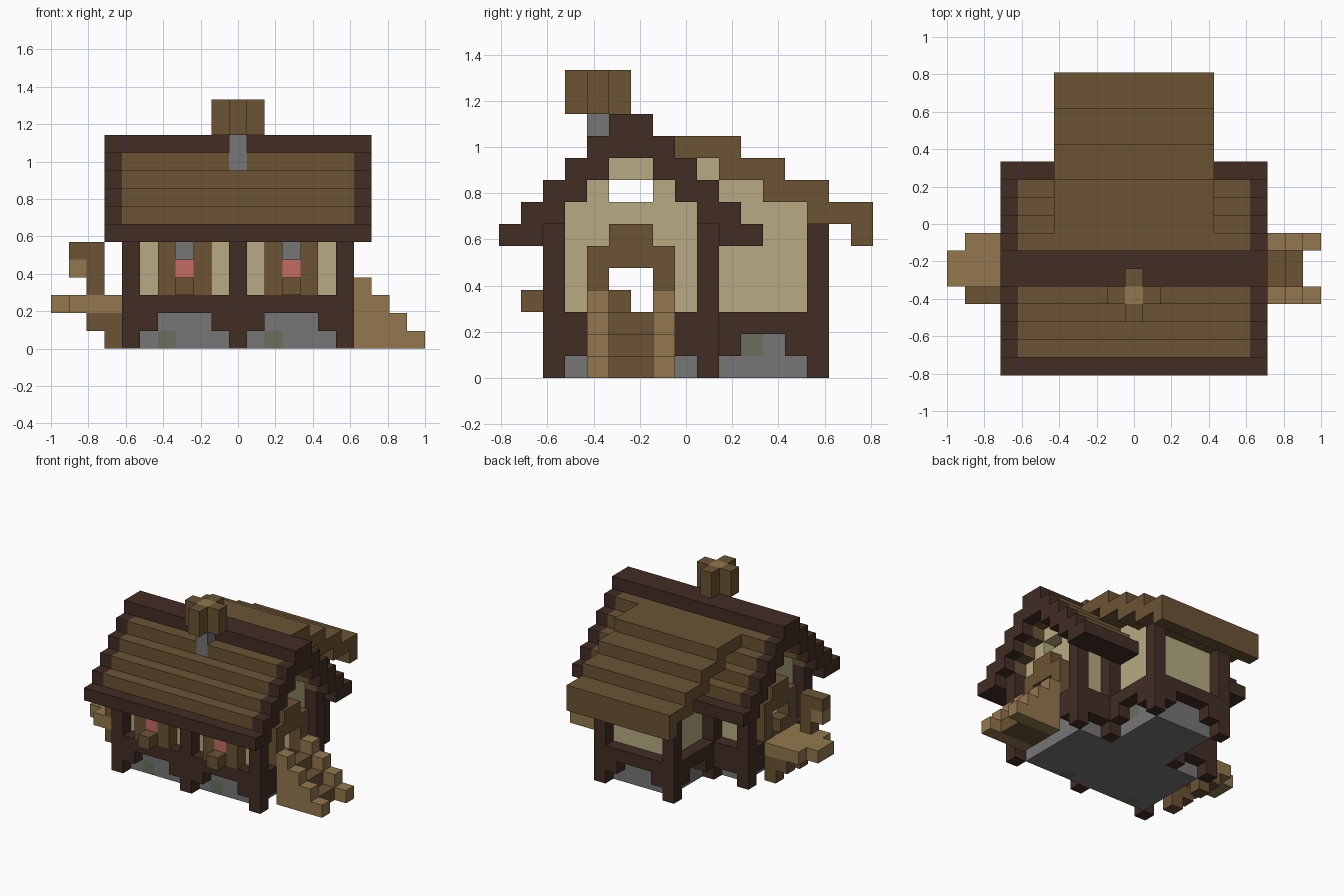
import bpy
import bmesh
from mathutils import Vector

cube = bpy.data.objects.get("Cube")
if cube:
    bpy.data.objects.remove(cube, do_unlink=True)

U = 2 / 21  # edge of one block


def material(name, rgb):
    lin = [((c / 255 + 0.055) / 1.055) ** 2.4 for c in rgb] + [1]
    m = bpy.data.materials.new(name)
    m.use_nodes = True
    m.diffuse_color = lin
    bsdf = next(n for n in m.node_tree.nodes if n.type == 'BSDF_PRINCIPLED')
    bsdf.inputs["Base Color"].default_value = lin
    bsdf.inputs["Roughness"].default_value = 0.9
    return m


MATS = {
    "dark_timber": material("dark_timber", (66, 45, 36)),
    "brown_wood": material("brown_wood", (107, 83, 52)),
    "light_wood": material("light_wood", (147, 119, 78)),
    "plaster": material("plaster", (183, 171, 130)),
    "stone": material("stone", (118, 118, 118)),
    "moss": material("moss", (104, 111, 94)),
    "flower_pink": material("flower_pink", (197, 107, 101)),
}

cells = {}  # block position -> (part, material)


def span(r):
    return range(r[0], r[1] + 1) if isinstance(r, tuple) else (r,)


def fill(part, mat, xs, ys, zs):
    for x in span(xs):
        for y in span(ys):
            for z in span(zs):
                cells[x, y, z] = (part, mat)


def carve(xs, ys, zs):
    for x in span(xs):
        for y in span(ys):
            for z in span(zs):
                cells.pop((x, y, z), None)


# Stone base with moss patches
fill("stone_base", "stone", (-5, 5), (-5, 0), (0, 2))
fill("stone_base", "stone", (-2, 2), (1, 5), (0, 2))
for pos in ((-4, -5, 0), (2, -5, 0), (2, 3, 1)):
    fill("stone_base", "moss", *pos)

# Plaster walls of the main house
fill("house_walls", "plaster", (-5, 5), -5, (3, 7))
fill("house_walls", "plaster", (-5, 5), 0, (3, 7))
for x in (-5, 5):
    fill("house_walls", "plaster", x, (-5, 0), (3, 7))
    fill("house_walls", "plaster", x, (-4, -1), 8)
    fill("house_walls", "plaster", x, (-3, -2), 9)
    carve(x, (-3, -2), 8)
    carve(x, (-3, -2), (3, 4))

# Plaster walls of the rear wing
fill("wing_walls", "plaster", (-2, 2), 5, (3, 7))
for x in (-2, 2):
    fill("wing_walls", "plaster", x, (1, 5), (3, 7))
    fill("wing_walls", "plaster", x, (1, 3), 8)
    fill("wing_walls", "plaster", x, 1, 9)

# Timber posts, sill beams and corner braces
for x, y in ((-6, -6), (0, -6), (6, -6), (-6, 1), (6, 1),
             (-3, 1), (3, 1), (-3, 6), (3, 6)):
    fill("timber_posts", "dark_timber", x, y, (0, 6))
for s in (-1, 1):
    fill("timber_beams", "dark_timber", s * 6, (-5, 0), 2)
    fill("timber_beams", "dark_timber", s * 3, (2, 5), 2)
    for x in (1, 2, 3, 4, 5):
        fill("timber_beams", "dark_timber", s * x, -6, 2)
    for x in (1, 5):
        fill("timber_beams", "dark_timber", s * x, -6, 1)
    for y in (-5, 0):
        fill("timber_beams", "dark_timber", s * 6, y, 1)
    for y in (2, 5):
        fill("timber_beams", "dark_timber", s * 3, y, 1)
    for x in (4, 5):
        fill("timber_beams", "dark_timber", s * x, 1, (1, 2))
    fill("timber_beams", "dark_timber", s * 2, 6, 1)
fill("timber_beams", "dark_timber", (-2, 2), 6, 2)

# Front windows with shutters, flowers and boxes
for x in (-3, 3):
    fill("window_panes", "stone", x, -5, (3, 5))
    for side in (-1, 1):
        fill("shutters", "brown_wood", x + side, -6, (3, 5))
    fill("flower_boxes", "brown_wood", x, (-7, -6), 3)
    fill("flowers", "flower_pink", x, -6, 4)

# Arched door frames on both gable ends
for x in (-6, 6):
    fill("door_frames", "brown_wood", x, (-3, -2), 6)
    fill("door_frames", "brown_wood", x, (-4, -1), 5)
    for y in (-4, -1):
        fill("door_frames", "brown_wood", x, y, (3, 4))
fill("half_door", "brown_wood", -6, -3, 3)

# Main stepped roof: dark eaves, ridge and verges around brown planks
for z in range(6, 11):
    for y in (z - 14, z - 13, 8 - z, 9 - z):
        fill("main_roof", "dark_timber" if z == 6 else "brown_wood", (-6, 6), y, z)
        for x in (-7, 7):
            fill("main_roof", "dark_timber", x, y, z)
fill("main_roof", "dark_timber", (-7, 7), (-3, -2), 11)

# Long stepped roof over the rear wing
for z in range(7, 11):
    start = 2 * (10 - z)
    fill("wing_roof", "brown_wood", (-4, 4), (start, start + 2), z)
fill("wing_roof", "brown_wood", (-4, 4), 8, 6)

# Chimney with a cross shaped cap
fill("chimney", "stone", 0, -4, (10, 11))
fill("chimney_cap", "brown_wood", (-1, 1), -4, (12, 13))
fill("chimney_cap", "brown_wood", 0, (-5, -3), (12, 13))
fill("chimney_cap", "light_wood", 0, -4, (12, 13))

# Stairs and stepped side rails
for x in range(7, 11):
    for y in (-4, -1):
        fill("stair_rails", "light_wood", x, y, (0, 10 - x))
    if x < 10:
        fill("stairs", "brown_wood", x, (-3, -2), (0, 9 - x))

# Balcony with brackets and a hanging lamp
fill("balcony", "light_wood", (-9, -7), (-4, -1), 2)
fill("balcony", "light_wood", -10, (-3, -2), 2)
for y in (-4, -1):
    fill("balcony_brackets", "brown_wood", (-8, -7), y, 1)
    fill("balcony_brackets", "brown_wood", -7, y, 0)
fill("lamp_post", "brown_wood", -8, -4, (3, 5))
fill("lamp_post", "brown_wood", -9, -4, 5)
fill("lamp", "light_wood", -9, -4, 4)


def build(part):
    """Mesh the exposed block faces of one part and merge flat regions."""
    mesh = bpy.data.meshes.new(part)
    bm = bmesh.new()
    slots = []
    for pos, (owner, mat) in cells.items():
        if owner != part:
            continue
        if mat not in slots:
            slots.append(mat)
            mesh.materials.append(MATS[mat])
        centre = Vector((pos[0], pos[1], pos[2] + 0.5))
        for axis in range(3):
            for sign in (-1, 1):
                near = list(pos)
                near[axis] += sign
                if tuple(near) in cells:
                    continue
                n, a, b = Vector(), Vector(), Vector()
                n[axis] = sign / 2
                a[(axis + 1) % 3] = 0.5
                b[(axis + 2) % 3] = sign / 2
                corners = (-a - b, a - b, a + b, b - a)
                face = bm.faces.new([bm.verts.new((centre + n + c) * U) for c in corners])
                face.material_index = slots.index(mat)
    bmesh.ops.remove_doubles(bm, verts=bm.verts, dist=U / 100)
    bmesh.ops.dissolve_limit(bm, angle_limit=0.01, verts=bm.verts, edges=bm.edges,
                             delimit={'MATERIAL'})
    bm.to_mesh(mesh)
    bm.free()
    bpy.context.collection.objects.link(bpy.data.objects.new(part, mesh))


for part in dict.fromkeys(owner for owner, _ in cells.values()):
    build(part)
